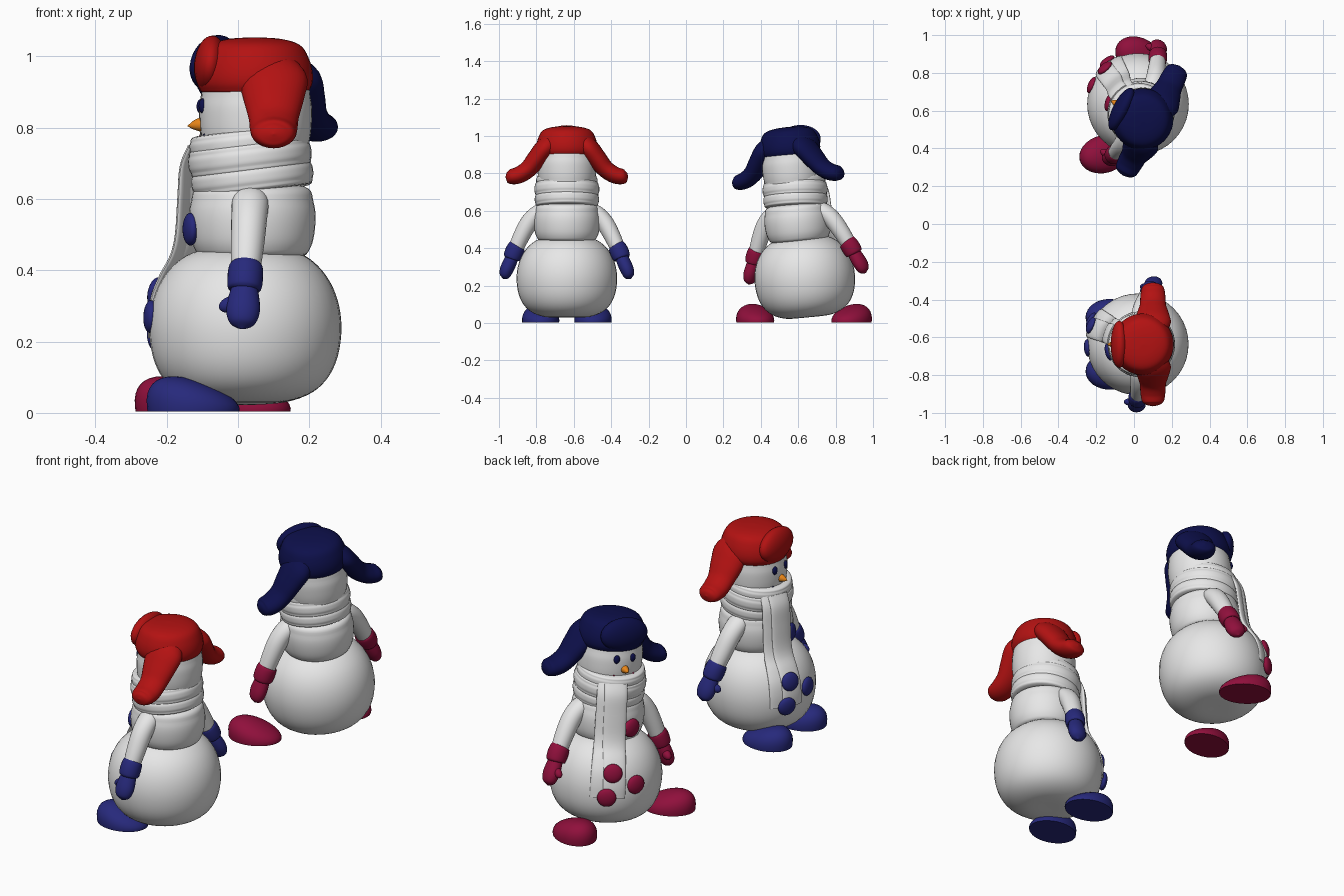
import bpy, bmesh
from math import sin, cos, pi, radians, sqrt
from mathutils import Matrix, Vector

if "Cube" in bpy.data.objects:
    bpy.data.objects.remove(bpy.data.objects["Cube"])


def material(name, rgb):
    m = bpy.data.materials.new(name)
    m.use_nodes = True
    m.diffuse_color = (*rgb, 1)
    m.node_tree.nodes["Principled BSDF"].inputs["Base Color"].default_value = (*rgb, 1)
    return m


WHITE = material("snow white", (.8, .8, .8))
RED = material("hat red", (.45, .006, .006))
NAVY = material("hat navy", (.004, .005, .07))
BLUE = material("mitten blue", (.02, .022, .2))
CRIMSON = material("mitten crimson", (.28, .005, .045))
ORANGE = material("carrot orange", (.85, .25, .01))


def finish(name, bm, mat, M):
    bmesh.ops.recalc_face_normals(bm, faces=bm.faces)
    bm.transform(M)
    me = bpy.data.meshes.new(name)
    bm.to_mesh(me)
    bm.free()
    me.materials.append(mat)
    for p in me.polygons:
        p.use_smooth = True
    me.set_sharp_from_angle(angle=radians(55))
    ob = bpy.data.objects.new(name, me)
    bpy.context.collection.objects.link(ob)
    return ob


def smooth_path(pts, steps):
    """Catmull-Rom curve through points of any dimension."""
    out = []
    for i in range(len(pts) - 1):
        p0, p1, p2, p3 = (pts[min(max(i + k, 0), len(pts) - 1)] for k in (-1, 0, 1, 2))
        for j in range(steps):
            t = j / steps
            out.append([.5 * (2 * b + (c - a) * t + (2 * a - 5 * b + 4 * c - d) * t * t
                              + (3 * b - a - 3 * c + d) * t ** 3)
                        for a, b, c, d in zip(p0, p1, p2, p3)])
    return out + [list(pts[-1])]


def loft(name, pts, mat, M, side=(1, 0, 0), fixed=False, n=24, steps=5):
    """Ellipses (x, y, z, half width along side, half thickness) joined along a path."""
    path = smooth_path(pts, steps)
    bm = bmesh.new()
    rings = []
    for i, p in enumerate(path):
        c = Vector(p[:3])
        s = Vector(side).normalized()
        if fixed:
            o = Vector((0, 1, 0))
        else:
            t = Vector(path[min(i + 1, len(path) - 1)][:3]) - Vector(path[max(i - 1, 0)][:3])
            o = t.cross(s).normalized()
            s = o.cross(t).normalized()
        a, b = max(p[3], .001), max(p[4], .001)
        rings.append([bm.verts.new(c + s * a * cos(2 * pi * k / n) + o * b * sin(2 * pi * k / n))
                      for k in range(n)])
    for r, q in zip(rings, rings[1:]):
        for k in range(n):
            bm.faces.new((r[k], r[(k + 1) % n], q[(k + 1) % n], q[k]))
    bm.faces.new(rings[0])
    bm.faces.new(rings[-1])
    return finish(name, bm, mat, M)


def lathe(name, cx, profile, mat, M):
    return loft(name, [(cx, 0, z, r, r) for r, z in profile], mat, M, fixed=True, n=40)


def ball(name, loc, size, mat, M, rot=Matrix()):
    bm = bmesh.new()
    bmesh.ops.create_uvsphere(bm, u_segments=24, v_segments=16, radius=1)
    return finish(name, bm, mat, M @ Matrix.Translation(loc) @ rot @ Matrix.Diagonal((*size, 1)))


def boot(name, x, y, yaw, mat):
    """Flat-soled dome with a tall blunt toe."""
    bm = bmesh.new()
    bmesh.ops.create_uvsphere(bm, u_segments=32, v_segments=20, radius=1)
    for v in bm.verts:
        h = max(v.co.z, 0) ** .85
        v.co = (v.co.x * .13, v.co.y * .1, (h * (.085 - .03 * v.co.x) if h > 0 else 0)
                + (.012 if v.co.z > -.01 else .004))
        v.co.x -= h * .015
    finish(name, bm, mat, Matrix.Translation((x, y, 0)) @ Matrix.Rotation(radians(yaw), 4, 'Z'))


def snowman(who, M, hat, mitt, mouth, hand_x):
    # Snowballs
    lathe(who + " belly", .02, [(0, .03), (.12, .033), (.205, .07), (.253, .14), (.269, .24),
                                (.252, .335), (.205, .41), (.13, .455), (0, .47)], WHITE, M)
    lathe(who + " torso", .04, [(0, .43), (.13, .438), (.164, .465), (.177, .53), (.172, .59),
                                (.145, .635), (0, .65)], WHITE, M)
    lathe(who + " head", .05, [(0, .68), (.13, .7), (.15, .76), (.157, .82), (.154, .88),
                               (.13, .94), (0, 1)], WHITE, M)
    # Scarf: three tilted wraps and two hanging tails
    tilt = (M @ Matrix.Translation((.035, 0, .7)) @ Matrix.Rotation(radians(-7), 4, 'Y'))
    for i, (r, z, h) in enumerate([(.172, -.04, .04), (.174, .015, .042), (.164, .06, .035)]):
        lathe(f"{who} scarf wrap {i + 1}", 0,
              [(0, z - h), (r - .025, z - h * .95), (r - .004, z - h * .5), (r, z),
               (r - .004, z + h * .5), (r - .025, z + h * .95), (0, z + h)], WHITE, tilt)
    drop = [(.155, .745), (.178, .69), (.185, .6), (.192, .5), (.207, .44), (.238, .385),
            (.262, .33), (.272, .27), (.272, .21)]
    for label, deg, half, lift in (("front", 19, .055, .004), ("back", 33, .048, -.003)):
        f = radians(deg)
        loft(f"{who} scarf tail {label}",
             [(.03 - (r + lift) * cos(f), (r + lift) * sin(f), z, half, .013) for r, z in drop],
             WHITE, M, side=(sin(f), cos(f), 0))
    # Buttons
    for i, (deg, r, z, cx) in enumerate([(22, .268, .335, .02), (27, .278, .215, .02),
                                         (-4, .266, .27, .02), (-13, .178, .515, .04)]):
        f = radians(deg)
        face = Matrix.Rotation(-f, 4, 'Z') @ Matrix.Rotation((z - .25) * 2 if z < .4 else 0, 4, 'Y')
        ball(f"{who} button {i + 1}", (cx - r * cos(f), r * sin(f), z), (.02, .046, .046),
             mitt, M, face)
    # Face
    def on_head(y, z, r):
        return (.05 - sqrt(r * r - y * y), y, z)
    for s, label in ((-1, "left"), (1, "right")):
        ball(f"{who} {label} eye", on_head(s * .042, .86, .154), (.012, .016, .021), NAVY, M)
    loft(who + " nose", [(-.08, 0, .808, .018, .018), (-.105, 0, .808, .019, .019),
                         (-.125, 0, .806, .012, .012), (-.142, 0, .804, 0, 0)],
         ORANGE, M, side=(0, 1, 0))
    loft(who + " mouth", [(*on_head(y, .757 + 7 * y * y, .152), .006, .006)
                          for y in (-.055, -.035, -.015, .015, .035, .055)], mouth, M, n=10)
    # Arms and mittens
    for s, label in ((-1, "left"), (1, "right")):
        hx = hand_x[label]

        def limb(*rows):
            return [(.035 + (hx - .035) * (.6 - z) / .3, s * y, z, a, b) for y, z, a, b in rows]
        loft(f"{who} {label} arm", limb((.11, .615, .03, .02), (.15, .595, .05, .04),
                                        (.2, .54, .05, .047), (.245, .46, .046, .044),
                                        (.285, .37, .038, .038)), WHITE, M)
        loft(f"{who} {label} cuff", limb((.264, .415, .036, .036), (.267, .41, .047, .046),
                                         (.281, .38, .05, .05), (.294, .35, .047, .046),
                                         (.296, .345, .036, .036)), mitt, M)
        loft(f"{who} {label} mitten", limb((.285, .37, .03, .03), (.302, .33, .042, .036),
                                           (.322, .285, .047, .036), (.334, .25, .034, .026),
                                           (.341, .235, 0, 0)), mitt, M)
        ball(f"{who} {label} thumb", (hx - .035, s * .305, .305), (.035, .02, .022), mitt, M,
             Matrix.Rotation(radians(-20), 4, 'Y'))
    # Hat with upturned brim and ear flaps
    lathe(who + " hat crown", .047, [(0, .9), (.13, .896), (.156, .91), (.163, .945), (.153, .99),
                                     (.128, 1.03), (.075, 1.048), (0, 1.053)], hat, M)
    ball(who + " hat brim", (-.078, 0, .978), (.045, .125, .08), hat, M,
         Matrix.Rotation(radians(6), 4, 'Y'))
    for s, label in ((-1, "left"), (1, "right")):
        loft(f"{who} {label} ear flap",
             [(.1, s * y, z, a, b) for y, z, a, b in
              [(.07, .97, .07, .05), (.115, .935, .095, .055), (.16, .88, .085, .052),
               (.205, .825, .07, .047), (.255, .792, .066, .045), (.3, .782, .058, .04),
               (.32, .782, .035, .025), (.328, .782, 0, 0)]], hat, M)


# Upright snowman with the red hat
snowman("red hat snowman", Matrix.Translation((0, -.637, 0)), RED, BLUE, NAVY,
        {"left": .015, "right": .1})
boot("red hat snowman left boot", -.125, -.777, 3, BLUE)
boot("red hat snowman right boot", -.125, -.497, -3, BLUE)

# Turned, leaning snowman with the navy hat
pivot = Vector((.03, 0, .24))
lean = (Matrix.Translation((.03, .63, .24)) @ Matrix.Rotation(radians(5.5), 4, 'X')
        @ Matrix.Rotation(radians(-27), 4, 'Z') @ Matrix.Translation(-pivot))
snowman("navy hat snowman", lean, NAVY, CRIMSON, CRIMSON, {"left": .02, "right": -.02})
boot("navy hat snowman left boot", -.16, .37, 15, CRIMSON)
boot("navy hat snowman right boot", .025, .885, -30, CRIMSON)
